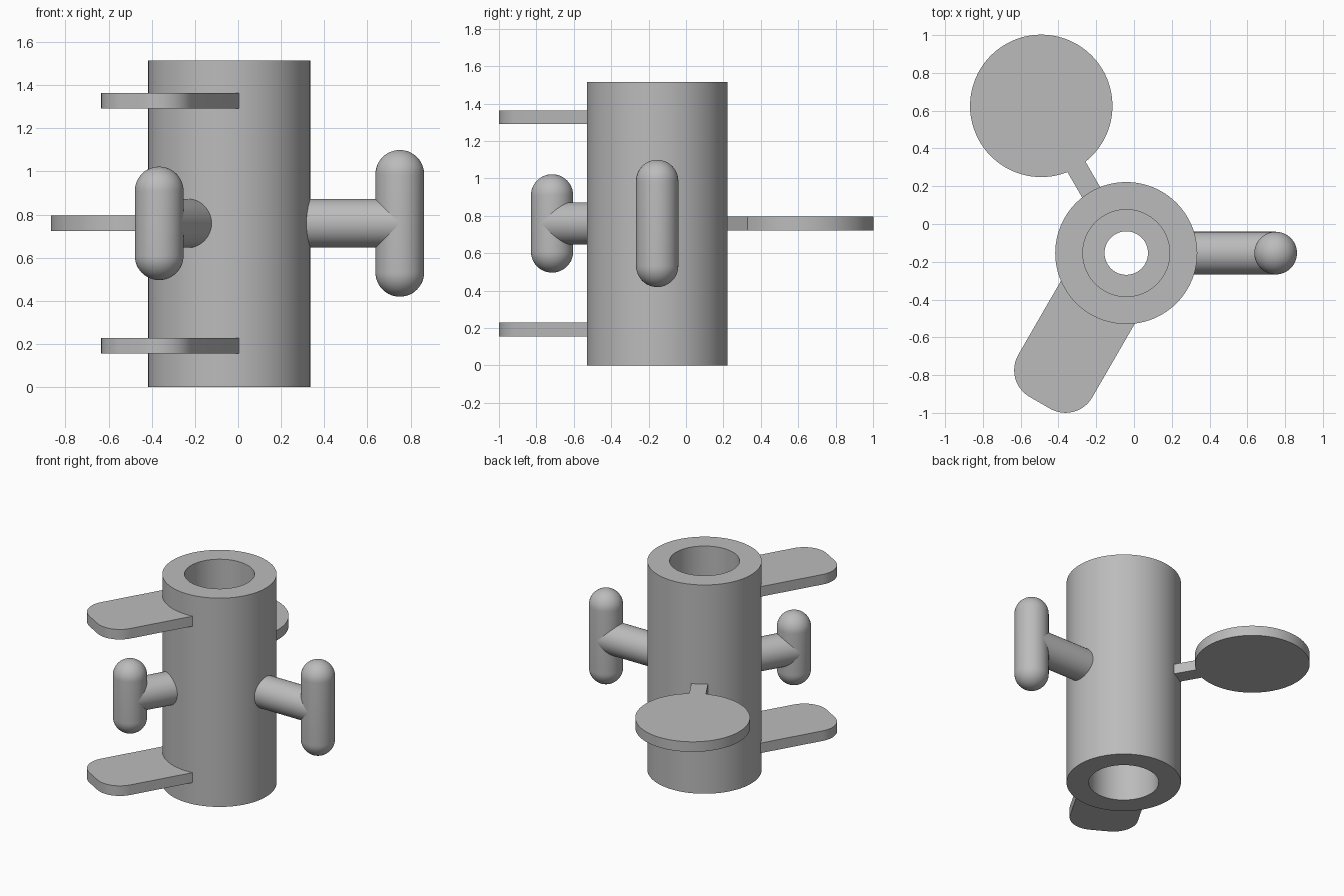
import bpy, bmesh
from math import radians, cos, sin, pi
from mathutils import Matrix, Vector

if "Cube" in bpy.data.objects:
    bpy.data.objects.remove(bpy.data.objects["Cube"], do_unlink=True)

AXIS = Vector((-0.041, -0.154, 0))   # centre line of the tube
HEIGHT, MID = 1.515, 0.759
OUTER, BORE, HOLE = 0.376, 0.23, 0.115
ROD = 0.113                          # radius of handle bars
THICK = 0.073                        # thickness of flat plates

grey = bpy.data.materials.new("plain_grey")
grey.use_nodes = True
grey.diffuse_color = (0.5, 0.5, 0.5, 1)
grey.node_tree.nodes["Principled BSDF"].inputs["Base Color"].default_value = (0.5, 0.5, 0.5, 1)


def finish(name, bm, matrix):
    bmesh.ops.remove_doubles(bm, verts=bm.verts, dist=1e-5)
    bmesh.ops.recalc_face_normals(bm, faces=bm.faces)
    mesh = bpy.data.meshes.new(name)
    bm.to_mesh(mesh)
    bm.free()
    mesh.materials.append(grey)
    obj = bpy.data.objects.new(name, mesh)
    bpy.context.collection.objects.link(obj)
    obj.matrix_world = matrix
    bpy.ops.object.select_all(action="DESELECT")
    obj.select_set(True)
    bpy.context.view_layer.objects.active = obj
    bpy.ops.object.shade_smooth_by_angle(angle=radians(30))
    return obj


def place(angle, along=0, z=0):
    """Frame whose +x points outward from the tube at the given heading."""
    return (Matrix.Translation(AXIS + Vector((0, 0, z)))
            @ Matrix.Rotation(radians(angle), 4, "Z")
            @ Matrix.Translation((along, 0, 0)))


def lathe(name, profile, matrix, closed=False, steps=64):
    """Turn a profile of (radius, height) points about z."""
    bm = bmesh.new()
    verts = [bm.verts.new((r, 0, z)) for r, z in profile]
    pairs = list(zip(verts, verts[1:]))
    if closed:
        pairs.append((verts[-1], verts[0]))
    edges = [bm.edges.new(p) for p in pairs]
    bmesh.ops.spin(bm, geom=verts + edges, cent=(0, 0, 0), axis=(0, 0, 1),
                   angle=2 * pi, steps=steps, use_merge=False)
    return finish(name, bm, matrix)


def prism(name, outline, matrix):
    """Extrude a flat outline, centred on its own mid height."""
    bm = bmesh.new()
    face = bm.faces.new([bm.verts.new((x, y, -THICK / 2)) for x, y in outline])
    new = bmesh.ops.extrude_face_region(bm, geom=[face])["geom"]
    bmesh.ops.translate(bm, vec=(0, 0, THICK),
                        verts=[v for v in new if isinstance(v, bmesh.types.BMVert)])
    return finish(name, bm, matrix)


def arc(cx, cy, r, start, end, n):
    angles = [radians(start + (end - start) * i / n) for i in range(n + 1)]
    return [(cx + r * cos(a), cy + r * sin(a)) for a in angles]


# Tube, bored from both ends with a narrower collar in the middle
low, high = MID - 0.075, MID + 0.075
lathe("tube", [(OUTER, 0), (OUTER, HEIGHT), (BORE, HEIGHT), (BORE, high),
               (HOLE, high), (HOLE, low), (BORE, low), (BORE, 0)],
      place(0), closed=True, steps=96)

# Handles: a level rod carrying an upright round-ended grip
for side, angle, reach, half in (("left", 0, 0.791, 0.34), ("front", 240, 0.649, 0.263)):
    start = 0.3
    lathe(side + "_handle_rod",
          [(0, 0), (ROD, 0), (ROD, reach - start), (0, reach - start)],
          place(angle, start, MID) @ Matrix.Rotation(pi / 2, 4, "Y"))
    straight = half - ROD
    profile = arc(0, -straight, ROD, -90, 0, 12) + arc(0, straight, ROD, 0, 90, 12)
    lathe(side + "_handle_grip", profile, place(angle, reach, MID))

# Lower and upper tabs with rounded outer corners
length, half, r = 0.915, 0.226, 0.163
tab = ([(0.27, -half)] + arc(length - r, r - half, r, -90, 0, 12)
       + arc(length - r, half - r, r, 0, 90, 12) + [(0.27, half)])
for name, z in (("lower_tab", 0.192), ("upper_tab", 1.327)):
    prism(name, tab, place(240, 0, z))

# Round paddle on a narrow neck, one flat outline
spread = 8.4
paddle = ([(0.3, -0.055)] + arc(0.9, 0, 0.377, spread - 180, 180 - spread, 96)
          + [(0.3, 0.055)])
prism("round_paddle", paddle, place(120, 0, MID))
